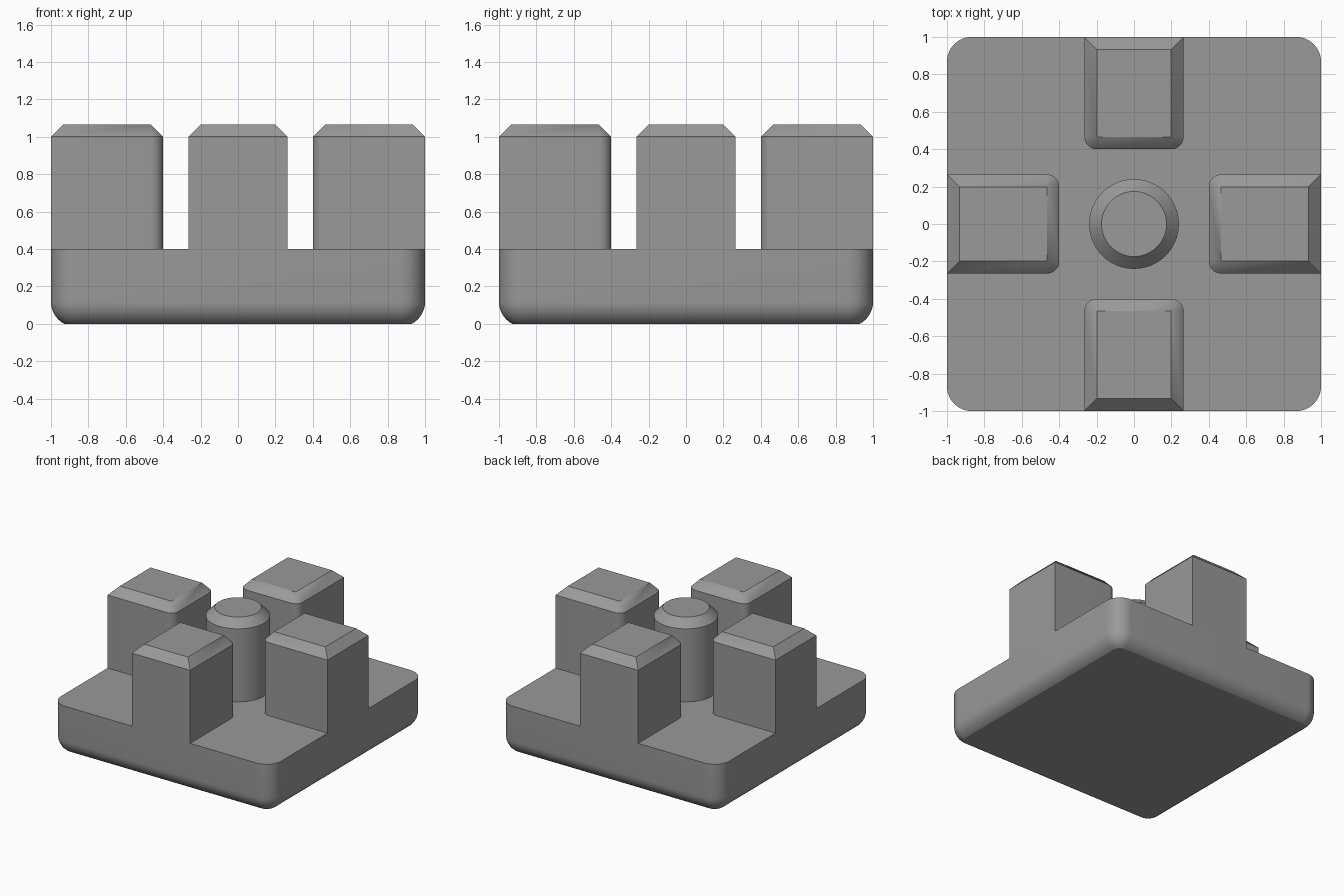
import bpy, bmesh, math
from math import pi, sin, cos

if "Cube" in bpy.data.objects:
    bpy.data.objects.remove(bpy.data.objects["Cube"])

SEG = 12          # segments per rounded corner
CHAMFER = 0.066
DECK, SHOULDER, TOP = 0.40, 1.0, 1.066

grey = bpy.data.materials.new("plain grey")
grey.diffuse_color = (0.32, 0.32, 0.32, 1)
grey.use_nodes = True
grey.node_tree.nodes["Principled BSDF"].inputs["Base Color"].default_value = grey.diffuse_color


def outline(hx, y0, y1, radii, inset=0.0):
    """Rectangle with one radius per corner (back right, back left, front left, front right)."""
    pts = []
    signs = [(1, 1), (-1, 1), (-1, -1), (1, -1)]
    for i, ((sx, sy), r) in enumerate(zip(signs, radii)):
        d = max(r, inset)                     # corner centre distance from the sides
        cx = sx * (hx - d)
        cy = (y1 if sy > 0 else y0) - sy * d
        for k in range(SEG + 1):
            a = i * pi / 2 + k * pi / 2 / SEG
            pts.append((cx + (d - inset) * cos(a), cy + (d - inset) * sin(a)))
    return pts


def loft(name, rings, cap_bottom=True):
    """Skin a stack of (outline, height) rings and close the ends."""
    bm = bmesh.new()
    loops = [[bm.verts.new((x, y, z)) for x, y in pts] for pts, z in rings]
    n = len(loops[0])
    for low, high in zip(loops, loops[1:]):
        for i in range(n):
            j = (i + 1) % n
            bm.faces.new((low[i], low[j], high[j], high[i]))
    bm.faces.new(loops[-1])
    if cap_bottom:
        bm.faces.new(loops[0][::-1])
    bmesh.ops.remove_doubles(bm, verts=bm.verts, dist=1e-5)
    mesh = bpy.data.meshes.new(name)
    bm.to_mesh(mesh)
    bm.free()
    mesh.materials.append(grey)
    obj = bpy.data.objects.new(name, mesh)
    bpy.context.collection.objects.link(obj)
    bpy.ops.object.select_all(action='DESELECT')
    obj.select_set(True)
    bpy.context.view_layer.objects.active = obj
    bpy.ops.object.shade_smooth_by_angle(angle=math.radians(25))
    return obj


# Base slab: rounded corners, underside edge curving in to a crisp bottom face
R, sweep = 0.133, math.radians(62)
rings = []
for k in range(9):
    t = sweep * (1 - k / 8)
    rings.append((outline(1, -1, 1, [R] * 4, R * (1 - cos(t))), R * (sin(sweep) - sin(t))))
rings.append((outline(1, -1, 1, [R] * 4), DECK))
loft("base", rings)

# Front post: square outer corners flush with the base, rounded inner corners, chamfered top
inner = [CHAMFER, CHAMFER, 0, 0]
post = loft("post_front", [
    (outline(0.265, -1, -0.4, inner), DECK),
    (outline(0.265, -1, -0.4, inner), SHOULDER),
    (outline(0.265, -1, -0.4, inner, CHAMFER), TOP)], cap_bottom=False)

# The other three posts are quarter turns of the front one
for i, side in enumerate(("right", "back", "left"), 1):
    copy = post.copy()
    copy.name = "post_" + side
    copy.rotation_euler.z = i * pi / 2
    bpy.context.collection.objects.link(copy)

# Centre pin: cylinder with the same chamfer
PIN = 0.24
circle = lambda inset: outline(PIN, -PIN, PIN, [PIN] * 4, inset)
loft("centre_pin", [(circle(0), DECK), (circle(0), SHOULDER), (circle(CHAMFER), TOP)],
     cap_bottom=False)
